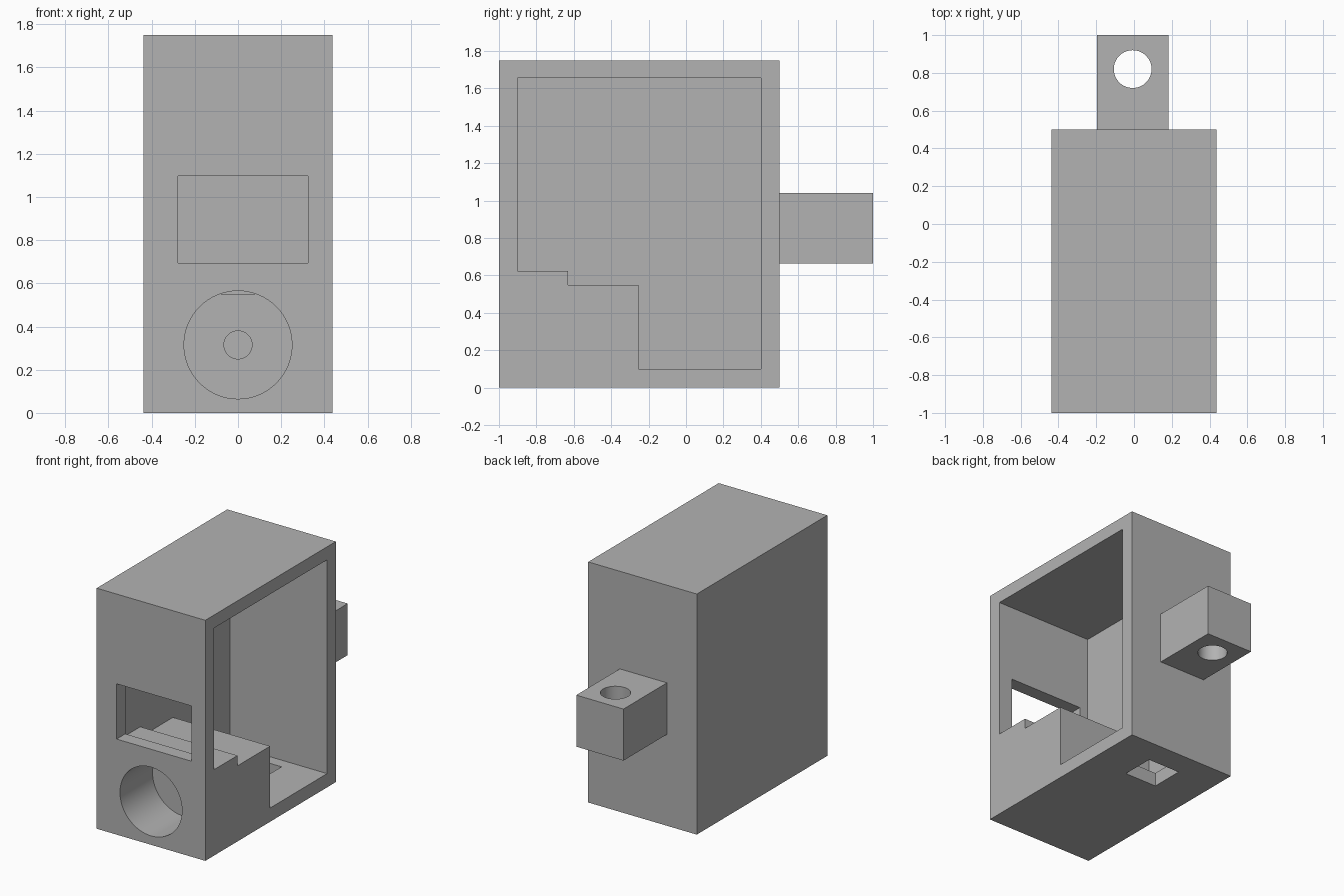
import bpy, bmesh, math
from mathutils import Matrix, Vector

cube = bpy.data.objects.get("Cube")
if cube:
    bpy.data.objects.remove(cube, do_unlink=True)

grey = bpy.data.materials.new("plain grey")
grey.use_nodes = True
colour = (0.448, 0.448, 0.448, 1)
grey.diffuse_color = colour
grey.node_tree.nodes["Principled BSDF"].inputs["Base Color"].default_value = colour


def add_object(name, bm):
    bmesh.ops.recalc_face_normals(bm, faces=bm.faces)
    mesh = bpy.data.meshes.new(name)
    bm.to_mesh(mesh)
    bm.free()
    mesh.materials.append(grey)
    obj = bpy.data.objects.new(name, mesh)
    bpy.context.collection.objects.link(obj)
    return obj


def box(name, low, high):
    low, high = Vector(low), Vector(high)
    bm = bmesh.new()
    bmesh.ops.create_cube(bm, size=1, matrix=Matrix.Translation((low + high) / 2)
                          @ Matrix.Diagonal((*(high - low), 1)))
    return add_object(name, bm)


def rod(name, start, end, radius):
    start, end = Vector(start), Vector(end)
    axis = end - start
    turn = axis.to_track_quat('Z', 'Y').to_matrix().to_4x4()
    bm = bmesh.new()
    bmesh.ops.create_cone(bm, cap_ends=True, segments=64, radius1=radius, radius2=radius,
                          depth=axis.length, matrix=Matrix.Translation((start + end) / 2) @ turn)
    return add_object(name, bm)


def side_prism(name, profile, x0, x1):
    bm = bmesh.new()
    face = bm.faces.new([bm.verts.new((x0, y, z)) for y, z in profile])
    grown = bmesh.ops.extrude_face_region(bm, geom=[face])["geom"]
    bmesh.ops.translate(bm, vec=(x1 - x0, 0, 0),
                        verts=[v for v in grown if isinstance(v, bmesh.types.BMVert)])
    return add_object(name, bm)


def cut(target, cutter):
    cutter.hide_render = True
    mod = target.modifiers.new("cut", 'BOOLEAN')
    mod.operation, mod.solver, mod.object = 'DIFFERENCE', 'EXACT', cutter
    bpy.context.view_layer.objects.active = target
    bpy.ops.object.modifier_apply(modifier=mod.name)
    bpy.data.objects.remove(cutter, do_unlink=True)


# Housing, open on its left side, with a stepped shelf inside
housing = box("housing", (-0.437, -1, 0), (0.437, 0.5, 1.75))
cavity = [(-0.9, 1.655), (-0.9, 0.625), (-0.63, 0.625), (-0.63, 0.55),
          (-0.255, 0.55), (-0.255, 0.1), (0.4, 0.1), (0.4, 1.655)]
cut(housing, side_prism("cavity_cutter", cavity, -0.345, 0.6))

# Front window, round socket with its small bore, and floor opening
cut(housing, box("window_cutter", (-0.277, -1.1, 0.695), (0.325, -0.8, 1.097)))
cut(housing, rod("socket_cutter", (0, -1.1, 0.315), (0, -0.625, 0.315), 0.25))
cut(housing, rod("bore_cutter", (0, -0.7, 0.315), (0, -0.2, 0.315), 0.065))
cut(housing, box("floor_cutter", (-0.13, 0.07, -0.1), (0.13, 0.315, 0.2)))

# Rear mounting lug with a vertical hole
lug = box("mounting_lug", (-0.197, 0.48, 0.665), (0.183, 1, 1.04))
cut(lug, rod("lug_hole_cutter", (-0.007, 0.82, 0.5), (-0.007, 0.82, 1.2), 0.1))

# Smooth the round holes, keep every corner sharp
bpy.ops.object.select_all(action='DESELECT')
for obj in (housing, lug):
    obj.select_set(True)
bpy.context.view_layer.objects.active = housing
bpy.ops.object.shade_smooth_by_angle(angle=math.radians(30))
